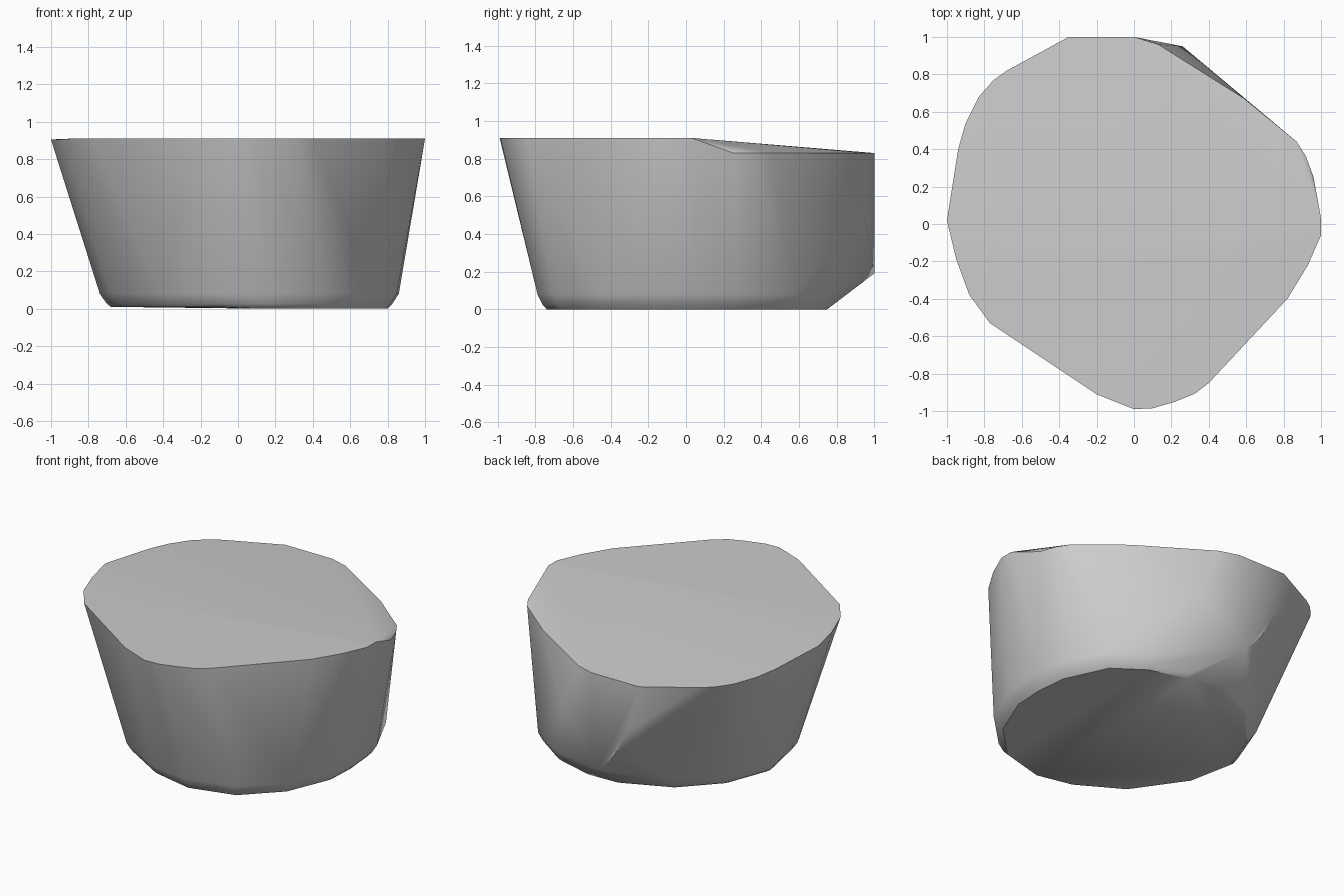
import bpy, bmesh, math

cube = bpy.data.objects.get("Cube")
if cube:
    bpy.data.objects.remove(cube, do_unlink=True)

# One plain grey
grey = bpy.data.materials.new("stone_grey")
grey.use_nodes = True
colour = (0.6, 0.6, 0.6, 1)
grey.diffuse_color = colour
grey.node_tree.nodes["Principled BSDF"].inputs["Base Color"].default_value = colour

# Upper rim outline, counter-clockwise from the back
RIM = [(-.35, 1), (-.68, .82), (-.75, .77), (-.83, .68), (-.9, .54), (-.94, .4),
       (-1, .02), (-.95, -.19), (-.88, -.38), (-.77, -.53), (-.2, -.91), (0, -.99),
       (.1, -.985), (.22, -.95), (.32, -.91), (.4, -.85), (.82, -.4), (.93, -.22),
       (1, -.06), (1, .03), (.96, .25), (.92, .36), (.87, .44), (.59, .67),
       (.13, .96), (0, 1)]

# Flat underside outline
BASE = [(-.03, .76), (-.35, .62), (-.57, .39), (-.68, .1), (-.62, -.2), (-.39, -.53),
        (-.1, -.7), (.15, -.74), (.45, -.66), (.67, -.44), (.79, -.15), (.8, .05),
        (.78, .26), (.65, .54), (.45, .68), (.2, .75)]

# Bulges of the flat cut at the back
BACK_CUT = [(.26, .95, .5), (-.05, 1, .19), (-.17, 1, .32), (-.26, 1, .5)]


def rim_height(x, y):
    """Level at the front, falling towards the back."""
    if y < .1:
        return .905 if x < -.9 else .91
    return .83 if x > 0 else .905 - .075 * y


def lower_edge(x, y):
    """Base point pushed outwards to round the bottom edge."""
    r = math.hypot(x, y)
    return (x + .06 * x / r, y + .05 * y / r, .08)


points = [(x, y, rim_height(x, y)) for x, y in RIM]
points += [(x, y, 0 if x > 0 else .01) for x, y in BASE]
points += [(x * 1.03, y * 1.03, .025) for x, y in BASE]
points += [lower_edge(x, y) for x, y in BASE]
points += BACK_CUT

# Solid body wrapped around the outlines
bm = bmesh.new()
for p in points:
    bm.verts.new(p)
hull = bmesh.ops.convex_hull(bm, input=bm.verts)
spare = {g for g in hull["geom_interior"] + hull["geom_unused"]
         if isinstance(g, bmesh.types.BMVert)}
bmesh.ops.delete(bm, geom=list(spare), context='VERTS')
bmesh.ops.recalc_face_normals(bm, faces=bm.faces)
mesh = bpy.data.meshes.new("tapered_block")
bm.to_mesh(mesh)
bm.free()
mesh.materials.append(grey)

block = bpy.data.objects.new("tapered_block", mesh)
bpy.context.collection.objects.link(block)
bpy.context.view_layer.objects.active = block
block.select_set(True)
bpy.ops.object.shade_smooth_by_angle(angle=math.radians(30))
